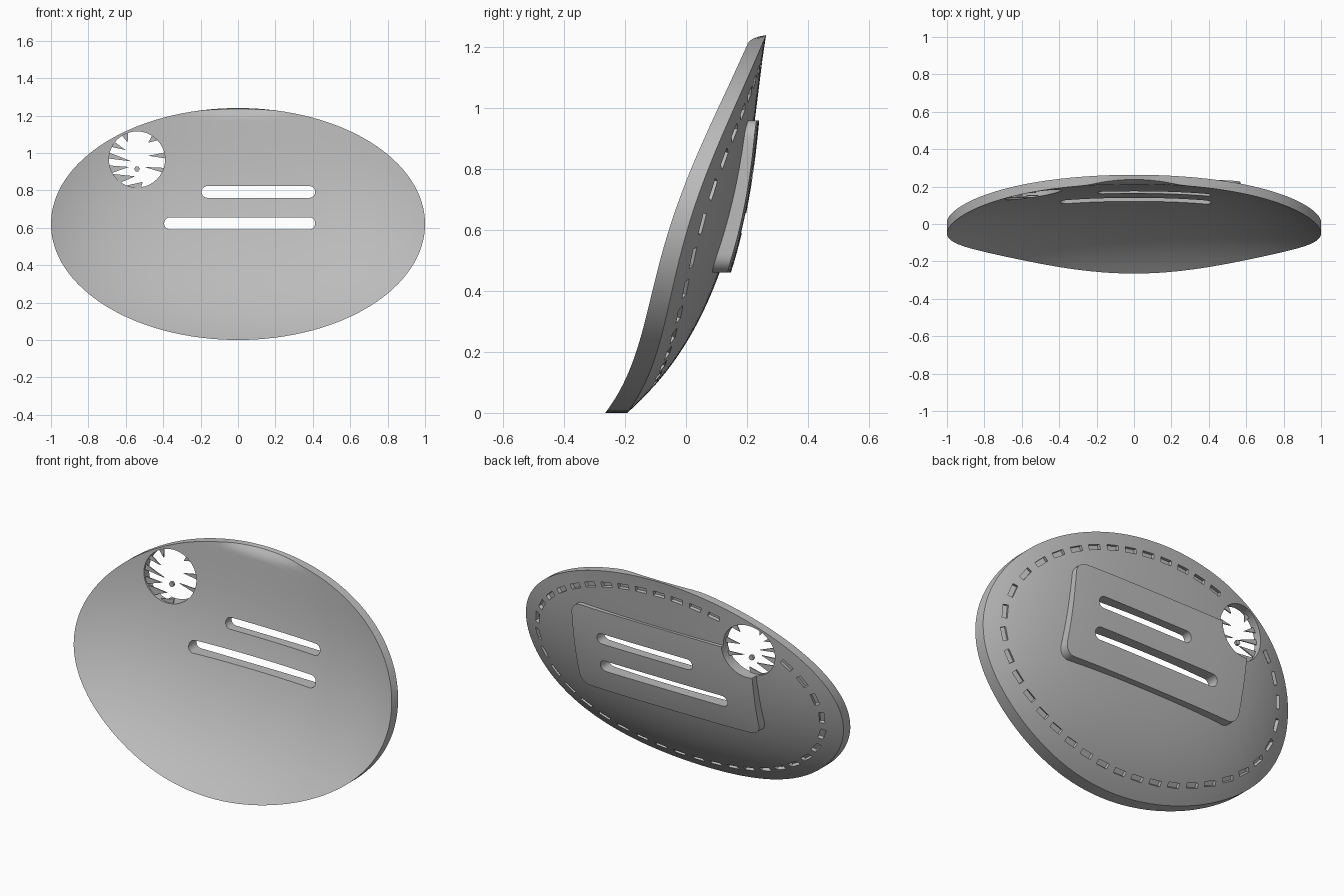
import bpy, bmesh, math
from mathutils import Matrix, Vector

cube = bpy.data.objects.get("Cube")
if cube:
    bpy.data.objects.remove(cube, do_unlink=True)

gray = bpy.data.materials.new("plain gray")
gray.use_nodes = True
COLOR = (0.5, 0.5, 0.5, 1)
gray.diffuse_color = COLOR
gray.node_tree.nodes["Principled BSDF"].inputs["Base Color"].default_value = COLOR

HALF = 0.62  # half height of the dish


def bowl(x, z):
    """Tilted, bowed surface shared by both sides, and its rim falloff."""
    u = z / HALF - 1
    fall = max(0, 1 - x * x - u * u)
    rim = -0.05 + 0.2 * u + 0.025 * u * u + 0.04 * u ** 3
    rim += (0.075 - 0.025 * u) * u * u * (1 - u * u)
    return rim + (0.15 + 0.1 * x * x - 0.05 * u * u - 0.023 * u) * fall, fall


def front_y(x, z):
    y, fall = bowl(x, z)
    top_facet = 0.235 - 0.6 * (1.235 - z) - 0.3 * x * x
    return max(y + 0.03 * fall, top_facet)


def back_y(x, z):
    return bowl(x, z)[0] + 0.06 - 0.012 * (z / HALF - 1)


def pad_y(x, z):
    return back_y(x, z) + 0.03 - 0.028 * (z / HALF - 1) + 0.05 * x * x


def make(name, bm):
    bmesh.ops.recalc_face_normals(bm, faces=bm.faces)
    mesh = bpy.data.meshes.new(name)
    bm.to_mesh(mesh)
    bm.free()
    mesh.materials.append(gray)
    obj = bpy.data.objects.new(name, mesh)
    bpy.context.collection.objects.link(obj)
    return obj


def shell(name, outline, cz, rings, near, far):
    """Solid between two surfaces, bounded by an outline in x and z."""
    bm = bmesh.new()
    n = len(outline)
    sides = []
    for surf in (near, far):
        center = bm.verts.new((0, surf(0, cz), cz))
        loops = []
        for i in range(1, rings + 1):
            s = i / rings
            pts = [(x * s, cz + (z - cz) * s) for x, z in outline]
            loops.append([bm.verts.new((x, surf(x, z), z)) for x, z in pts])
        for j in range(n):
            k = (j + 1) % n
            bm.faces.new((center, loops[0][j], loops[0][k]))
            for a, b in zip(loops, loops[1:]):
                bm.faces.new((a[j], b[j], b[k], a[k]))
        sides.append(loops[-1])
    a, b = sides
    for j in range(n):
        k = (j + 1) % n
        bm.faces.new((a[j], b[j], b[k], a[k]))
    return make(name, bm)


def prism(bm, pts, y0, y1):
    """Extrude an x-z polygon along y."""
    a, b = ([bm.verts.new((x, y, z)) for x, z in pts] for y in (y0, y1))
    bm.faces.new(a)
    bm.faces.new(b)
    for i in range(len(pts)):
        k = (i + 1) % len(pts)
        bm.faces.new((a[i], a[k], b[k], b[i]))


def arc(cx, cz, r, start, end, n):
    angles = [math.radians(start + (end - start) * i / n) for i in range(n + 1)]
    return [(cx + r * math.cos(t), cz + r * math.sin(t)) for t in angles]


def capsule(x0, x1, z0, z1):
    r, cz = (z1 - z0) / 2, (z0 + z1) / 2
    return arc(x1 - r, cz, r, -90, 90, 10) + arc(x0 + r, cz, r, 90, 270, 10)


# Curved oval dish, slightly bevelled at the top of its front edge
oval = [(x, HALF + z * HALF) for x, z in arc(0, 0, 1, 0, 360, 128)[:-1]]
dish = shell("dish", oval, HALF, 28, front_y, back_y)
for v in dish.data.vertices:
    v.co.z = min(v.co.z, 1.226 + max(0, v.co.y - 0.215) * 0.4)

# Rounded rectangular pad on the back
W, LOW, HIGH, R = 0.57, 0.46, 0.96, 0.06
corners = []
for cx, cz, a in ((W - R, LOW + R, -90), (W - R, HIGH - R, 0),
                  (R - W, HIGH - R, 90), (R - W, LOW + R, 180)):
    corners += arc(cx, cz, R, a, a + 90, 6)
border = []
for p, q in zip(corners, corners[1:] + corners[:1]):
    steps = max(1, round(math.dist(p, q) / 0.06))
    border += [(p[0] + (q[0] - p[0]) * i / steps,
                p[1] + (q[1] - p[1]) * i / steps) for i in range(steps)]
pad = shell("back_pad", border, (LOW + HIGH) / 2, 10,
            lambda x, z: back_y(x, z) - 0.01, pad_y)

# Two through slots and a round hole
HX, HZ, HR = -0.54, 0.965, 0.15
bm = bmesh.new()
prism(bm, capsule(-0.195, 0.413, 0.76, 0.823), -1, 1)
prism(bm, capsule(-0.395, 0.413, 0.59, 0.656), -1, 1)
prism(bm, arc(HX, HZ, HR, 0, 360, 40)[:-1], -1, 1)
openings = make("opening_cutter", bm)

# Ring of shallow stitch pockets around the back
bm = bmesh.new()
STITCHES, A, B = 40, 0.9, 0.54
samples = [(A * math.cos(t), B * math.sin(t))
           for t in (2 * math.pi * i / 2000 for i in range(2001))]
lengths = [0]
for p, q in zip(samples, samples[1:]):
    lengths.append(lengths[-1] + math.dist(p, q))
index = 0
e = 0.01
for i in range(STITCHES):
    while lengths[index] < lengths[-1] * i / STITCHES:
        index += 1
    x, z = samples[index]
    tangent = Vector((-z * A / B, 0, x * B / A))
    z += HALF
    if math.hypot(x - HX, z - HZ) < HR + 0.04:
        continue
    normal = Vector(((back_y(x - e, z) - back_y(x + e, z)) / (2 * e), 1,
                     (back_y(x, z - e) - back_y(x, z + e)) / (2 * e))).normalized()
    tangent = (tangent - normal * tangent.dot(normal)).normalized()
    across = tangent.cross(normal)
    turn = Matrix((tangent, normal, across)).transposed().to_4x4()
    place = Matrix.Translation((x, back_y(x, z), z)) @ turn
    bmesh.ops.create_cube(bm, size=1,
                          matrix=place @ Matrix.Diagonal((0.07, 0.04, 0.028, 1)))
pockets = make("stitch_cutter", bm)

for target, cutters in ((dish, (openings, pockets)), (pad, (openings,))):
    bpy.context.view_layer.objects.active = target
    for cutter in cutters:
        mod = target.modifiers.new("cut", "BOOLEAN")
        mod.operation = "DIFFERENCE"
        mod.solver = "EXACT"
        mod.object = cutter
        bpy.ops.object.modifier_apply(modifier=mod.name)
for cutter in (openings, pockets):
    bpy.data.objects.remove(cutter, do_unlink=True)

# Ragged slivers left in the round hole: rim angle, half width, tip offset
bm = bmesh.new()
for angle, half, tx, tz in ((115, 7, -0.05, 0.09), (148, 6, -0.06, 0.05),
                            (172, 6, -0.03, -0.01), (200, 8, -0.04, -0.04),
                            (222, 12, -0.01, -0.09), (262, 16, 0.03, -0.12),
                            (8, 6, 0.06, 0.02), (-22, 5, 0.04, -0.04),
                            (50, 8, 0.06, 0.09)):
    base = arc(HX, HZ, HR + 0.004, angle - half, angle + half, 2)
    tri = base + [(HX + tx, HZ + tz)]
    y = front_y(*base[1])
    prism(bm, tri, y + 0.01, y + 0.016)
y = front_y(HX, HZ)
prism(bm, arc(HX, HZ - 0.05, 0.015, 0, 360, 6)[:-1], y + 0.005, y + 0.02)
slivers = make("hole_slivers", bm)

# Smooth the curved faces, keep the cut edges sharp
for obj in (dish, pad):
    bpy.ops.object.select_all(action="DESELECT")
    obj.select_set(True)
    bpy.context.view_layer.objects.active = obj
    bpy.ops.object.shade_smooth_by_angle(angle=math.radians(30))
